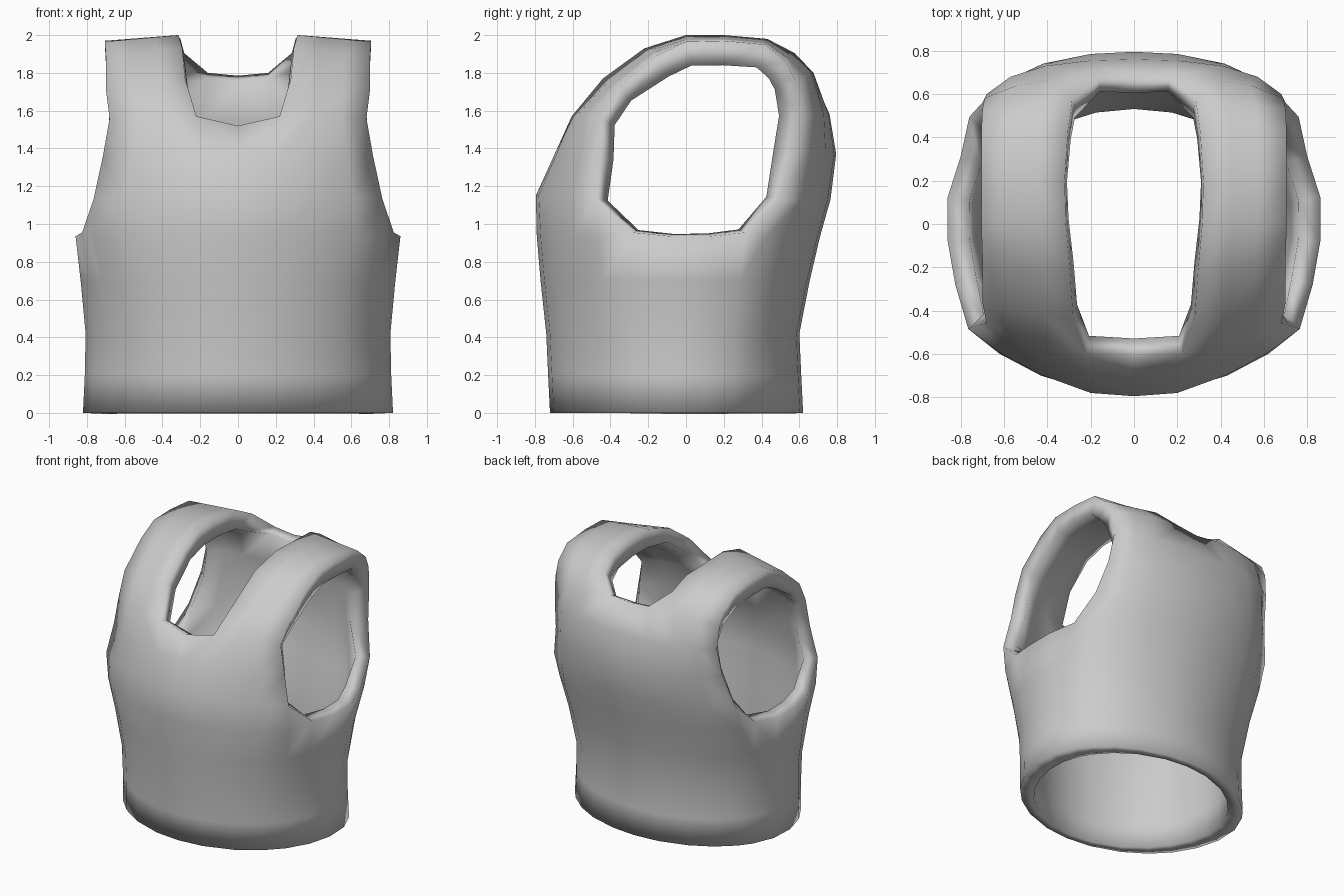
import bpy, bmesh, math
from mathutils import Vector

cube = bpy.data.objects.get("Cube")
if cube:
    bpy.data.objects.remove(cube, do_unlink=True)

# Cloth colour
cloth = bpy.data.materials.new("grey_cloth")
cloth.use_nodes = True
GREY = (0.6, 0.6, 0.6, 1)
cloth.diffuse_color = GREY
cloth.node_tree.nodes["Principled BSDF"].inputs["Base Color"].default_value = GREY

# Half cross-section of the torso, from front centre round to back centre
SECTION = [(0, -.79), (.2, -.77), (.43, -.70), (.62, -.6), (.76, -.47), (.825, -.28), (.86, -.08),
           (.86, .14), (.80, .35), (.76, .48), (.62, .63), (.43, .72), (.2, .78), (0, .795)]
# Waist rows: height, half width, front depth, back depth, roundness
WAIST = [(0, .825, .72, .62, 1), (.2, .815, .73, .61, .95), (.42, .81, .74, .60, .8),
         (.7, .835, .77, .655, .45), (.935, .86, .79, .71, 0)]
# Chest rows, centre to armhole edge
CHEST = [
    [(0, -.795, 1.15), (.2, -.78, 1.15), (.42, -.70, 1.15), (.61, -.60, 1.14), (.765, -.485, 1.13)],
    [(0, -.70, 1.36), (.2, -.69, 1.36), (.42, -.64, 1.36), (.58, -.56, 1.36), (.715, -.465, 1.36)],
    [(0, -.62, 1.52), (.22, -.605, 1.57), (.40, -.58, 1.57), (.55, -.53, 1.57), (.68, -.46, 1.56)]]
# Back rows, centre to armhole edge
BACK = [
    [(0, .765, 1.13), (.2, .75, 1.13), (.43, .70, 1.13), (.61, .62, 1.13), (.76, .495, 1.13)],
    [(0, .795, 1.37), (.2, .785, 1.37), (.42, .74, 1.37), (.59, .66, 1.37), (.70, .56, 1.37)],
    [(0, .76, 1.58), (.2, .755, 1.58), (.41, .73, 1.58), (.57, .68, 1.58), (.68, .60, 1.58)],
    [(0, .67, 1.785), (.16, .675, 1.80), (.38, .665, 1.80), (.54, .64, 1.78), (.69, .58, 1.76)]]
# Strap edges over the shoulder, front to back
NECK_EDGE = [(.28, -.44, 1.77), (.295, -.22, 1.93), (.315, 0, 2.0),
             (.32, .2, 2.0), (.305, .43, 1.98), (.285, .575, 1.905)]
ARM_EDGE = [(.70, -.36, 1.72), (.70, -.16, 1.89), (.705, 0, 1.965),
            (.705, .2, 1.97), (.705, .42, 1.95), (.70, .53, 1.86)]

bm = bmesh.new()


def add_row(points):
    return [bm.verts.new(p) for p in points]


def bridge(low, high):
    for i in range(len(low) - 1):
        bm.faces.new((low[i], low[i + 1], high[i + 1], high[i]))


def waist_row(z, width, front, back_depth, roundness):
    """Scale the section, easing it towards an ellipse."""
    points = []
    for x, y in SECTION:
        u, v = x / .86, y / (.79 if y < 0 else .795)
        k = 1 + roundness * (1 / math.hypot(u, v) - 1)
        points.append((u * width * k, v * (front if y < 0 else back_depth) * k, z))
    return add_row(points)


def cloth_thickness(p):
    """Thin front and back hem, thicker flanks and shoulders."""
    hem = .05 + .07 * min(1, p.x / .8) ** 2
    upper = .13 if p.y > -.2 and p.z > 1.2 else .10
    if p.z > 1.7 and p.x < .2:
        upper = .07
    t = min(1, p.z / 1.1)
    return hem * (1 - t) + upper * t


# Waist
rows = [waist_row(*w) for w in WAIST]
for a, b in zip(rows, rows[1:]):
    bridge(a, b)
top = rows[-1]
for i in (5, 8):
    top[i].co.z += .02

# Chest and back panels
chest = [top[:5]] + [add_row(r) for r in CHEST]
back = [top[9:]] + [add_row(reversed(r)) for r in BACK]
for panel in (chest, back):
    for a, b in zip(panel, panel[1:]):
        bridge(a, b)

# Lower corners of the armhole
bm.faces.new((top[4], top[5], chest[1][4]))
bm.faces.new((top[8], top[9], back[1][0]))

# Shoulder strap
strap = [chest[-1][1:]]
for n, a in zip(NECK_EDGE, ARM_EDGE):
    strap.append(add_row([Vector(n).lerp(Vector(a), t / 3) for t in range(4)]))
strap.append(list(reversed(back[-1][:4])))
for a, b in zip(strap, strap[1:]):
    bridge(a, b)

for f in bm.faces:
    f.smooth = True
mesh = bpy.data.meshes.new("vest")
bm.to_mesh(mesh)
bm.free()
vest = bpy.data.objects.new("vest", mesh)
bpy.context.collection.objects.link(vest)
mesh.materials.append(cloth)

# Thickness weights
MAX_THICKNESS = .13
group = vest.vertex_groups.new(name="thickness")
for v in mesh.vertices:
    group.add([v.index], cloth_thickness(v.co) / MAX_THICKNESS, 'REPLACE')

# Mirror to the other half, then thicken inward
mirror = vest.modifiers.new("mirror", 'MIRROR')
mirror.use_axis = (True, False, False)
mirror.use_clip = True
shell = vest.modifiers.new("cloth_thickness", 'SOLIDIFY')
shell.thickness = MAX_THICKNESS
shell.offset = -1
shell.vertex_group = "thickness"
